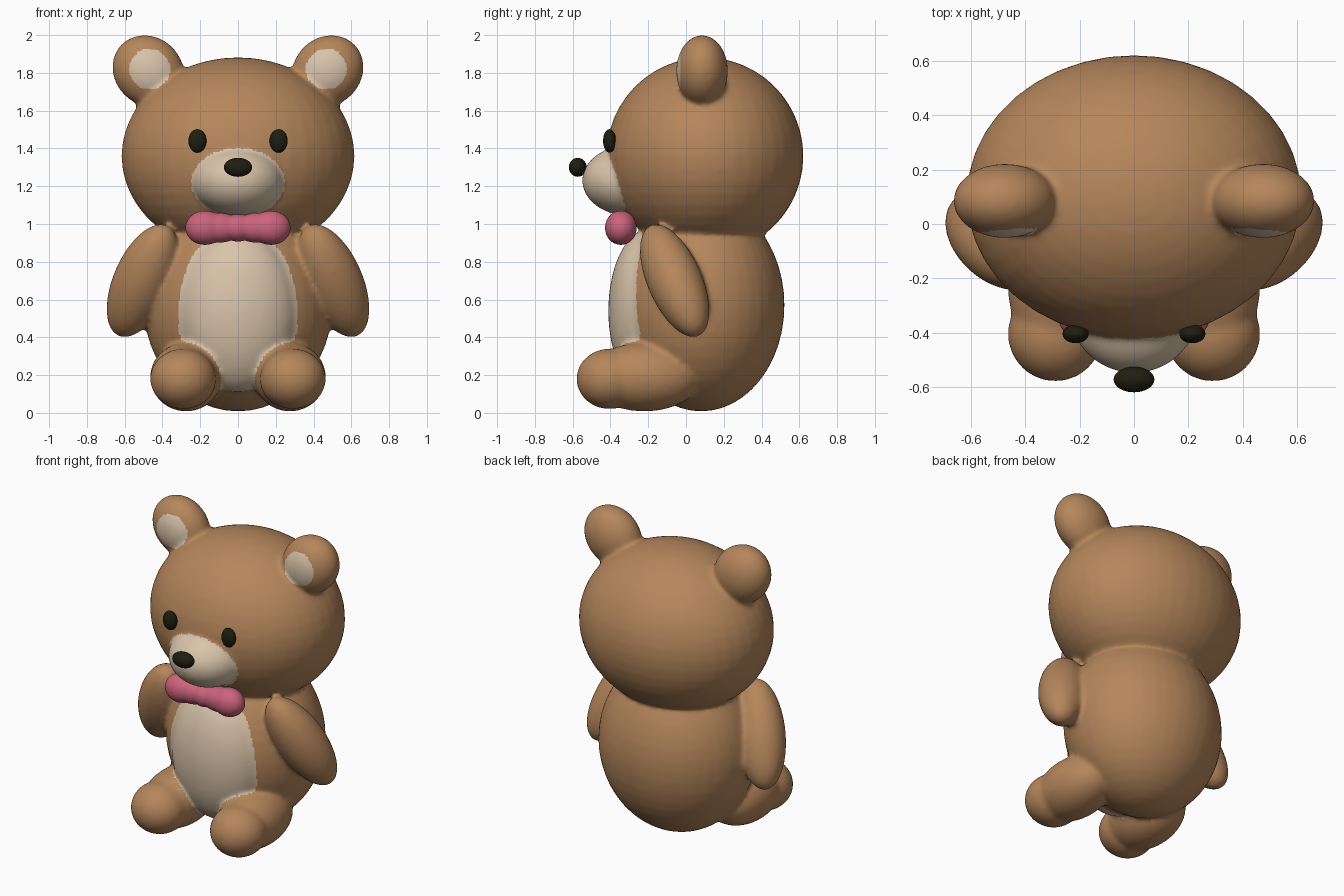
import bpy, bmesh, math
from mathutils import Vector, Matrix

if "Cube" in bpy.data.objects:
    bpy.data.objects.remove(bpy.data.objects["Cube"])


def material(name, rgb):
    m = bpy.data.materials.new(name)
    m.diffuse_color = (*rgb, 1)
    m.use_nodes = True
    m.node_tree.nodes["Principled BSDF"].inputs["Base Color"].default_value = m.diffuse_color
    return m


BROWN = material("brown fur", (0.46, 0.24, 0.105))
CREAM = material("cream fur", (0.69, 0.55, 0.40))
BLACK = material("near black", (0.014, 0.013, 0.005))
PINK = material("pink ribbon", (0.60, 0.125, 0.20))


def blob(bm, centre, radii, axis=(0, 0, 1)):
    """Ellipsoid whose local z points along axis."""
    turn = Vector((0, 0, 1)).rotation_difference(Vector(axis)).to_matrix().to_4x4()
    mat = Matrix.Translation(centre) @ turn @ Matrix.Diagonal((*radii, 1))
    bmesh.ops.create_uvsphere(bm, u_segments=40, v_segments=24, radius=1, matrix=mat)


def pair(bm, centre, radii, axis=(0, 0, 1)):
    """The same ellipsoid on both sides."""
    for s in (-1, 1):
        blob(bm, (s * centre[0], *centre[1:]), radii, (s * axis[0], *axis[1:]))


def finish(name, bm, mats, voxel=0, smooth=8):
    """Make an object; with a voxel size, fuse the blobs into one soft skin."""
    me = bpy.data.meshes.new(name)
    bm.to_mesh(me)
    bm.free()
    ob = bpy.data.objects.new(name, me)
    bpy.context.collection.objects.link(ob)
    if voxel:
        r = ob.modifiers.new("fuse", 'REMESH')
        r.mode = 'VOXEL'
        r.voxel_size = voxel
        s = ob.modifiers.new("soften", 'SMOOTH')
        s.factor = 0.5
        s.iterations = smooth
        bpy.context.view_layer.update()
        dg = bpy.context.evaluated_depsgraph_get()
        fused = bpy.data.meshes.new_from_object(ob.evaluated_get(dg))
        ob.modifiers.clear()
        ob.data = fused
    ob.data.materials.clear()
    for m in mats:
        ob.data.materials.append(m)
    for p in ob.data.polygons:
        p.use_smooth = True
        p.material_index = 0
    return ob


def inside(p, c, r, grow=1.04):
    return sum(((p[i] - c[i]) / r[i]) ** 2 for i in range(3)) < grow ** 2


BELLY = ((0, -0.20, 0.54), (0.315, 0.212, 0.43))
MUZZLE = ((0, -0.30, 1.23), (0.245, 0.25, 0.187))

# plush body: head, torso, ears, arms and legs in one skin
bm = bmesh.new()
blob(bm, (0, 0.10, 1.36), (0.617, 0.522, 0.522))               # head
blob(bm, (0, 0.08, 0.57), (0.50, 0.442, 0.562))                # torso
blob(bm, *BELLY)
blob(bm, *MUZZLE)
pair(bm, (0.475, 0.085, 1.81), (0.18, 0.137, 0.20), (0.7, 0, 0.7))   # ears
pair(bm, (0.505, -0.06, 0.70), (0.145, 0.155, 0.34), (0.37, 0.37, -0.85))  # arms
pair(bm, (0.275, -0.22, 0.19), (0.19, 0.30, 0.182))            # legs
pair(bm, (0.29, -0.405, 0.18), (0.175, 0.175, 0.16))           # feet
body = finish("plush_body", bm, [BROWN, CREAM], 0.014, 10)

# cream belly, muzzle and inner ears
for p in body.data.polygons:
    c = p.center
    ear = (math.hypot(abs(c.x) - 0.468, c.z - 1.82) < 0.108
           and c.z > 1.7 and -0.1 < c.y < 0.02)
    belly = inside(c, *BELLY) and c.y < -0.2
    muzzle = inside(c, *MUZZLE) and c.y < -0.3
    if ear or belly or muzzle:
        p.material_index = 1

# ribbon bow: two lobes and a knot
bm = bmesh.new()
pair(bm, (0.175, -0.345, 0.98), (0.105, 0.085, 0.092))
pair(bm, (0.10, -0.345, 0.98), (0.12, 0.075, 0.08))
blob(bm, (0, -0.345, 0.98), (0.08, 0.075, 0.075))
finish("bow", bm, [PINK], 0.012, 6)

# eyes
for name, s in (("eye_left", 1), ("eye_right", -1)):
    bm = bmesh.new()
    blob(bm, (s * 0.215, -0.405, 1.44), (0.048, 0.034, 0.062))
    finish(name, bm, [BLACK])

# nose
bm = bmesh.new()
blob(bm, (0, -0.573, 1.30), (0.075, 0.047, 0.05))
finish("nose", bm, [BLACK])
